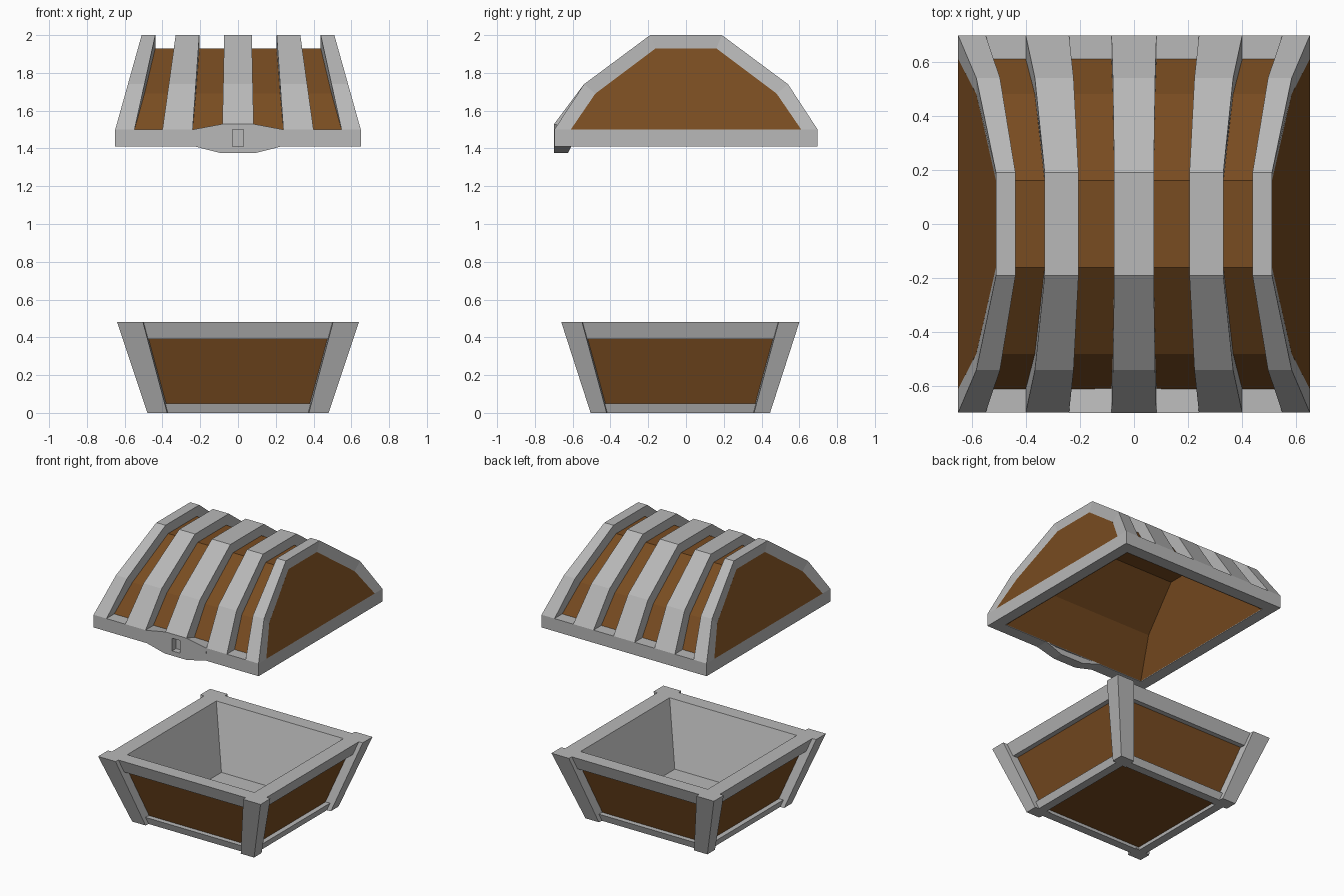
import bpy, bmesh

if "Cube" in bpy.data.objects:
    bpy.data.objects.remove(bpy.data.objects["Cube"])


def material(name, colour):
    m = bpy.data.materials.new(name)
    m.diffuse_color = (*colour, 1)
    m.use_nodes = True
    m.node_tree.nodes["Principled BSDF"].inputs["Base Color"].default_value = m.diffuse_color
    return m


brown = material("brown_wood", (0.19, 0.072, 0.015))
grey = material("grey_metal", (0.48, 0.48, 0.48))


def loft(name, loops, ring=False, mat=grey):
    """Bridge equal-length vertex loops; close into a ring or cap both ends."""
    bm = bmesh.new()
    rows = [[bm.verts.new(p) for p in lp] for lp in loops]
    n = len(rows[0])
    pairs = list(zip(rows, rows[1:])) + ([(rows[-1], rows[0])] if ring else [])
    for a, b in pairs:
        for i in range(n):
            j = (i + 1) % n
            bm.faces.new((a[i], a[j], b[j], b[i]))
    if not ring:
        bm.faces.new(rows[0])
        bm.faces.new(rows[-1])
    bmesh.ops.recalc_face_normals(bm, faces=bm.faces)
    me = bpy.data.meshes.new(name)
    bm.to_mesh(me)
    bm.free()
    ob = bpy.data.objects.new(name, me)
    bpy.context.collection.objects.link(ob)
    me.materials.append(mat)
    return ob


def rect(hx, hy, z, cy=0.0):
    return [(-hx, cy - hy, z), (hx, cy - hy, z), (hx, cy + hy, z), (-hx, cy + hy, z)]


# ---------- tapered box ----------
CY = -0.03


def body(z, d=0.0):
    return rect(0.45 + z / 3 + d, 0.445 + 0.323 * z + d, z, CY)


def inside(z, d=0.0):
    return rect(0.345 + 0.325 * z + d, 0.345 + 0.325 * z + d, z, CY)


loft("box_top_rim", [body(0.39), body(0.48), inside(0.48), inside(0.39)], ring=True)
loft("box_bottom_rim", [body(0), body(0.05), rect(0.38, 0.38, 0.05, CY),
                        rect(0.39, 0.385, 0, CY)], ring=True)
loft("box_panels", [body(0.02, -0.035), body(0.42, -0.035),
                    inside(0.42, 0.01), inside(0.05, 0.01)], mat=brown)
loft("box_lining", [inside(0.045, 0.02), inside(0.44, 0.02), inside(0.44), inside(0.06)])

# Corner posts
for sx in (-1, 1):
    for sy in (-1, 1):
        def foot(x0, x1, y0, y1, z):
            return [(sx * x, CY + sy * y, z)
                    for x, y in ((x0 - 0.012, y0 - 0.012), (x1, y0), (x1, y1), (x0, y1))]
        loft("corner_post", [foot(0.375, 0.48, 0.39, 0.475, 0),
                             foot(0.503, 0.64, 0.52, 0.63, 0.48)])


# ---------- lid ----------
def mirrored(half):
    return half + [(-y, z) for y, z in reversed(half)]


OUTER = mirrored([(-0.697, 1.50), (-0.54, 1.74), (-0.19, 2.0)])
INNER = mirrored([(-0.61, 1.50), (-0.48, 1.69), (-0.16, 1.93)])
LINING = mirrored([(-0.605, 1.41), (-0.445, 1.655), (-0.14, 1.89)])
END_X = [0.65, 0.583, 0.51, 0.51, 0.583, 0.65]
LINING_X = [0.565, 0.496, 0.43, 0.43, 0.496, 0.565]

# Lid frame
loft("lid_frame", [rect(0.65, 0.697, 1.41), rect(0.65, 0.697, 1.50),
                   rect(0.57, 0.61, 1.50), rect(0.57, 0.61, 1.41)], ring=True)

# Wooden shell: outer and inner skins joined along the open bottom
bm = bmesh.new()
rims = []
for prof, xs in ((INNER, END_X), (LINING, LINING_X)):
    a = [bm.verts.new((-x, y, z)) for x, (y, z) in zip(xs, prof)]
    b = [bm.verts.new((x, y, z)) for x, (y, z) in zip(xs, prof)]
    for i in range(5):
        bm.faces.new((a[i], b[i], b[i + 1], a[i + 1]))
    bm.faces.new(a)
    bm.faces.new(b)
    rims.append((a[0], b[0], b[-1], a[-1]))
for i in range(4):
    j = (i + 1) % 4
    bm.faces.new((rims[0][i], rims[0][j], rims[1][j], rims[1][i]))
bmesh.ops.recalc_face_normals(bm, faces=bm.faces)
mesh = bpy.data.meshes.new("lid_panels")
bm.to_mesh(mesh)
bm.free()
mesh.materials.append(brown)
bpy.context.collection.objects.link(bpy.data.objects.new("lid_panels", mesh))


# Ribs arching over the lid, narrowing toward the top
def rib(name, low, high, sign, outer=OUTER):
    loops = []
    for (yo, zo), (yi, zi), (_, zt) in zip(outer, INNER, OUTER):
        t = (zt - 1.5) / 0.5
        x0, x1 = (sign * (l + (h - l) * t) for l, h in zip(low, high))
        loops.append([(x0, yo, zo), (x1, yo, zo), (x1, yi, zi), (x0, yi, zi)])
    loft(name, loops)


rib("centre_rib", (-0.083, 0.083), (-0.073, 0.073), 1, [(-0.698, 1.53)] + OUTER[1:])
for s in (-1, 1):
    rib("middle_rib", (0.24, 0.40), (0.205, 0.33), s)
    rib("end_rib", (0.548, 0.65), (0.438, 0.51), s)

# Lock plate with slanted back, flush with the frame front
plate = [(0.09, 1.375), (0.235, 1.412), (0.24, 1.50), (0.08, 1.53)]
plate += [(-x, z) for x, z in reversed(plate)]
loft("lock_plate", [[(x, -0.698, z) for x, z in plate],
                    [(x, -0.607 if z > 1.4 else -0.625, min(z, 1.502)) for x, z in plate]])

# Keyhole
cutter = loft("keyhole_cutter", [rect(0.03, 0.05, z, -0.705) for z in (1.409, 1.499)])
for name in ("lock_plate", "lid_frame"):
    ob = bpy.data.objects[name]
    m = ob.modifiers.new("keyhole", "BOOLEAN")
    m.operation, m.solver, m.object = "DIFFERENCE", "EXACT", cutter
    bpy.context.view_layer.objects.active = ob
    bpy.ops.object.modifier_apply(modifier=m.name)
bpy.data.objects.remove(cutter)
